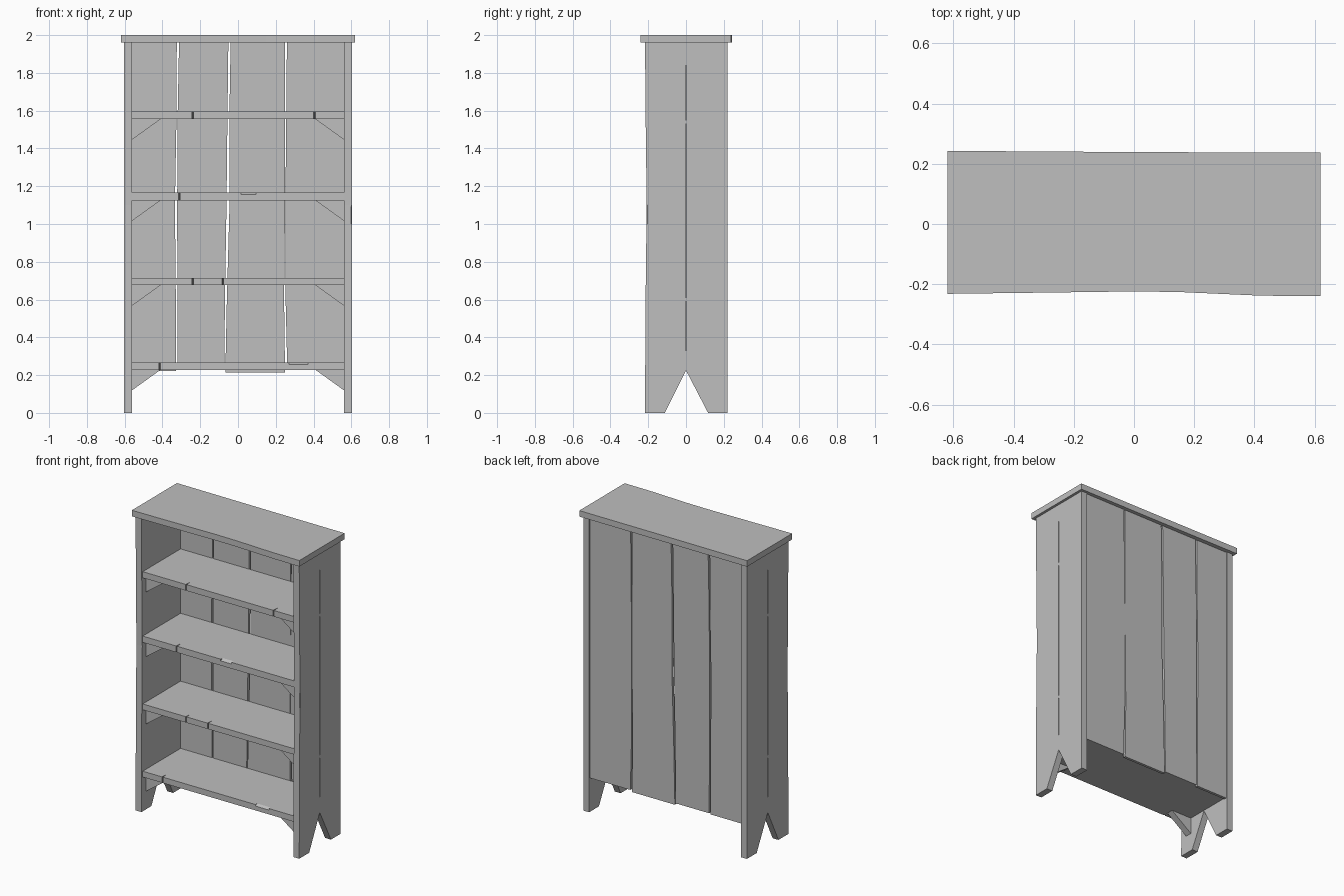
import bpy
import bmesh
from mathutils import Matrix, Vector

if "Cube" in bpy.data.objects:
    bpy.data.objects.remove(bpy.data.objects["Cube"], do_unlink=True)

GREY = (0.52, 0.52, 0.52, 1)
mat = bpy.data.materials.new("plain grey wood")
mat.use_nodes = True
mat.diffuse_color = GREY
mat.node_tree.nodes["Principled BSDF"].inputs["Base Color"].default_value = GREY


def add_object(name, bm):
    bmesh.ops.recalc_face_normals(bm, faces=bm.faces)
    mesh = bpy.data.meshes.new(name)
    bm.to_mesh(mesh)
    bm.free()
    mesh.materials.append(mat)
    obj = bpy.data.objects.new(name, mesh)
    bpy.context.collection.objects.link(obj)
    return obj


def prism(name, outline, axis, lo, hi):
    """Extrude a flat outline along the x, y or z axis."""
    def place(p, d):
        return {"x": (d, *p), "y": (p[0], d, p[1]), "z": (*p, d)}[axis]
    bm = bmesh.new()
    face = bm.faces.new([bm.verts.new(place(p, lo)) for p in outline])
    ext = bmesh.ops.extrude_face_region(bm, geom=[face])
    verts = [v for v in ext["geom"] if isinstance(v, bmesh.types.BMVert)]
    shift = Vector(place((0, 0), hi - lo))
    bmesh.ops.translate(bm, verts=verts, vec=shift)
    return add_object(name, bm)


def carve(obj, centre, size, turn=0.0, axis="X"):
    """Cut a turned box out of a part."""
    bm = bmesh.new()
    bmesh.ops.create_cube(bm, size=1, matrix=Matrix.Translation(centre)
                          @ Matrix.Rotation(turn, 4, axis)
                          @ Matrix.Diagonal((*size, 1)))
    cutter = add_object("cutter", bm)
    cutter.hide_render = True
    mod = obj.modifiers.new("carve", "BOOLEAN")
    mod.operation = "DIFFERENCE"
    mod.solver = "EXACT"
    mod.object = cutter
    bpy.context.view_layer.objects.active = obj
    bpy.ops.object.modifier_apply(modifier=mod.name)
    bpy.data.objects.remove(cutter, do_unlink=True)


# Side panels with a V-shaped foot notch and slightly worn edges
side_outline = [(-0.217, 0), (-0.112, 0), (0, 0.225), (0.117, 0), (0.22, 0),
                (0.22, 1.965), (-0.217, 1.965), (-0.213, 1.5),
                (-0.208, 1.1), (-0.214, 0.6)]
for name, s in (("right_side", -1), ("left_side", 1)):
    side = prism(name, side_outline, "x", min(s * 0.56, s * 0.603),
                 max(s * 0.56, s * 0.603))
    # Long drying cracks on the outer face
    for z0, z1 in ((0.33, 0.59), (0.61, 1.53), (1.55, 1.84)):
        carve(side, (s * 0.603, 0, (z0 + z1) / 2), (0.02, 0.006, z1 - z0))
    if s > 0:
        carve(side, (0.618, -0.225, 1.05), (0.05, 0.05, 0.1), 0.785, "Z")

# Top board with a gently uneven front edge
prism("top_board", [(-0.62, -0.232), (-0.3, -0.228), (0, -0.224),
                    (0.15, -0.226), (0.42, -0.238), (0.62, -0.24),
                    (0.62, 0.237), (0, 0.239), (-0.62, 0.243)],
      "z", 1.96, 2.0)

# Shelves, each split at the front edge, with brackets below both ends
shelves = [(0.228, 0.267, (-0.415,)), (0.676, 0.715, (-0.24, -0.08)),
           (1.125, 1.167, (-0.31,)), (1.555, 1.596, (-0.24, 0.405))]
FRONT = -0.203
shelf_objects = []
for i, (z0, z1, splits) in enumerate(shelves):
    outline = [(-0.56, FRONT)]
    for x in splits:
        outline += [(x - 0.004, FRONT), (x, FRONT + 0.045), (x + 0.004, FRONT)]
    outline += [(0.56, FRONT), (0.56, 0.197), (-0.56, 0.197)]
    shelf_objects.append(prism(f"shelf_{i + 1}", outline, "z", z0, z1))
    for side_name, s in (("right", -1), ("left", 1)):
        prism(f"{side_name}_bracket_{i + 1}",
              [(s * 0.56, z0), (s * 0.41, z0), (s * 0.56, z0 - 0.108)],
              "y", -0.17, -0.125)

# Chipped shelf edges
carve(shelf_objects[0], (0.32, FRONT, 0.274), (0.1, 0.05, 0.03), 0.5)
carve(shelf_objects[2], (0.055, FRONT, 1.173), (0.08, 0.05, 0.03), 0.5)

# Back boards separated by crooked gaps: (centre, half width) per height
levels = (1.965, 1.55, 1.1, 0.6, 0.22)
gaps = [
    [(-0.56, 0)] * 5,
    [(-0.318, 0.006), (-0.323, 0.003), (-0.328, 0.006), (-0.325, 0.004),
     (-0.324, 0.004)],
    [(-0.045, 0.006), (-0.051, 0.005), (-0.053, 0.008), (-0.064, 0.005),
     (-0.07, 0.003)],
    [(0.254, 0.005), (0.252, 0.003), (0.25, 0.001), (0.248, 0.004),
     (0.255, 0.006)],
    [(0.56, 0)] * 5,
]
bottoms = (0.221, 0.226, 0.215, 0.226)
for i, bottom in enumerate(bottoms):
    heights = levels[:-1] + (bottom,)
    left = [(c + w, z) for (c, w), z in zip(gaps[i], heights)]
    right = [(c - w, z) for (c, w), z in zip(gaps[i + 1], heights)]
    prism(f"back_board_{i + 1}", left + right[::-1], "y", 0.195, 0.213)
